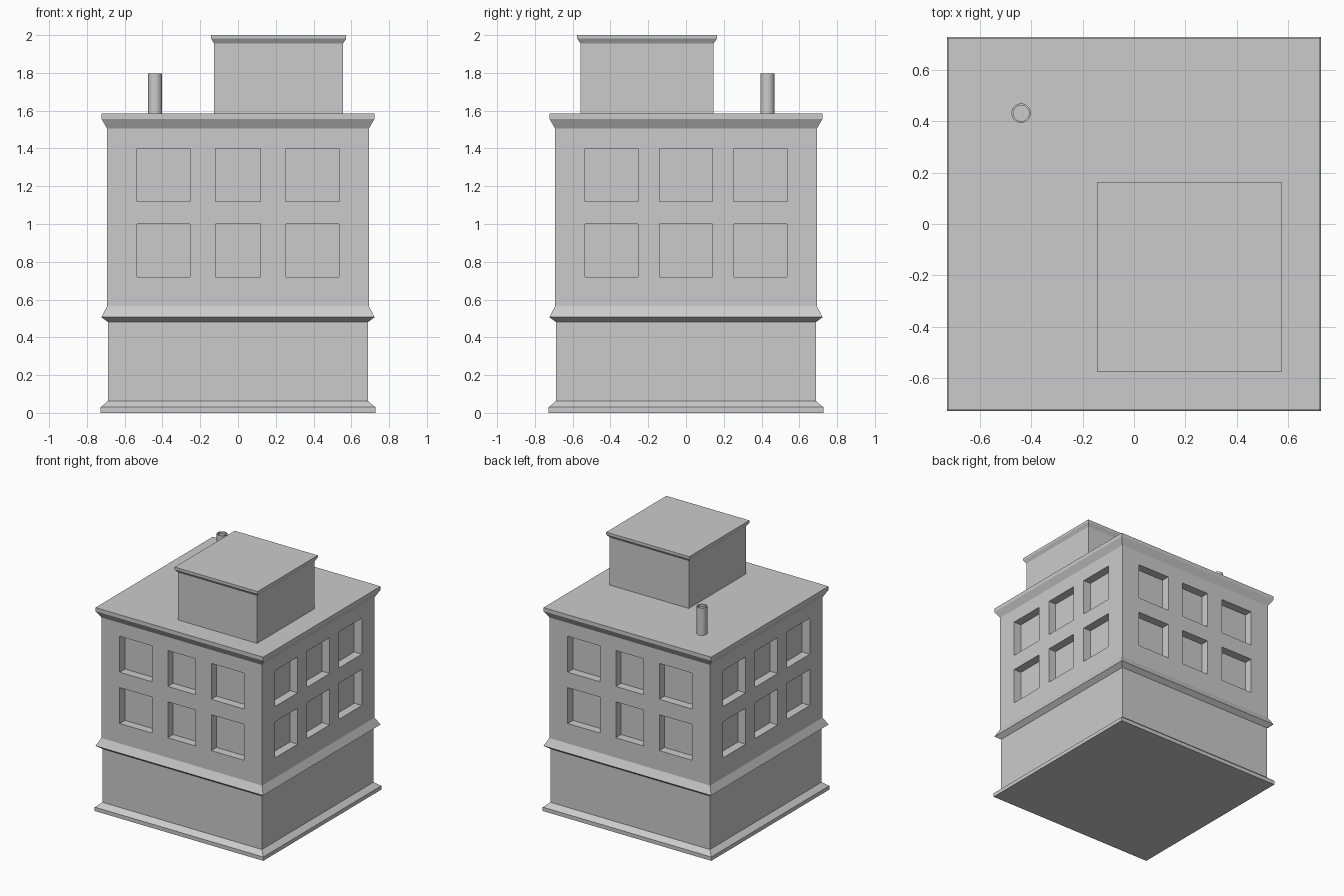
import bpy, bmesh, math

if "Cube" in bpy.data.objects:
    bpy.data.objects.remove(bpy.data.objects["Cube"])


def finish(name, bm):
    bmesh.ops.recalc_face_normals(bm, faces=bm.faces)
    me = bpy.data.meshes.new(name)
    bm.to_mesh(me)
    bm.free()
    ob = bpy.data.objects.new(name, me)
    bpy.context.collection.objects.link(ob)
    return ob


def loft(name, profile, sides, centre=(0, 0), scale=(1, 1)):
    """Stack rings of (x half-size, y half-size or radius, z) into a closed solid."""
    bm = bmesh.new()
    rings = []
    for rx, ry, z in profile:
        ring = []
        for i in range(sides):
            a = 2 * math.pi * (i + 0.5) / sides
            k = math.sqrt(2) if sides == 4 else 1
            ring.append(bm.verts.new((centre[0] + k * rx * math.cos(a),
                                      centre[1] + k * ry * math.sin(a), z)))
        rings.append(ring)
    for lo, hi in zip(rings, rings[1:]):
        for i in range(sides):
            j = (i + 1) % sides
            bm.faces.new((lo[i], lo[j], hi[j], hi[i]))
    bm.faces.new(rings[0][::-1])
    bm.faces.new(rings[-1])
    return finish(name, bm)


# Main block: plinth, ground floor, string course, upper floors, cornice
WALL = 0.693
outline = [(0.727, 0), (0.727, 0.03), (0.688, 0.063), (0.688, 0.48),
           (0.723, 0.507), (WALL, 0.565), (WALL, 1.505),
           (0.723, 1.557), (0.723, 1.585)]
building = loft("building", [(r, r, z) for r, z in outline], 4)

# Window recesses: two rows of three on each side
DEPTH = 0.065
bm = bmesh.new()


def add_recess(side, u, w, z, h):
    vs = bmesh.ops.create_cube(bm, size=1)["verts"]
    ang = side * math.pi / 2
    c, s = round(math.cos(ang)), round(math.sin(ang))
    for v in vs:
        x, y = u + v.co.x * w, -WALL + v.co.y * 2 * DEPTH
        v.co = (c * x - s * y, s * x + c * y, z + v.co.z * h)


for side in range(4):
    middle = 0.24 if side % 2 == 0 else 0.28
    for z in (0.86, 1.26):
        for u, w in ((-0.395, 0.28), (0, middle), (0.395, 0.28)):
            add_recess(side, u, w, z, 0.28)
cutter = finish("window_cutter", bm)
cutter.hide_render = True

mod = building.modifiers.new("windows", "BOOLEAN")
mod.operation = "DIFFERENCE"
mod.solver = "EXACT"
mod.object = cutter
bpy.context.view_layer.objects.active = building
bpy.ops.object.modifier_apply(modifier=mod.name)
bpy.data.objects.remove(cutter)

# Rooftop room with a flared cap
loft("roof_room", [(0.341, 0.352, 1.585), (0.341, 0.352, 1.955),
                   (0.358, 0.37, 1.982), (0.358, 0.37, 2.0)],
     4, centre=(0.215, -0.206))

# Vent pipe with a recessed top
pipe = loft("vent_pipe", [(r, r, z) for r, z in
            ((0.038, 1.585), (0.038, 1.797), (0.031, 1.797), (0.031, 1.78))],
            16, centre=(-0.439, 0.431))
bpy.ops.object.select_all(action="DESELECT")
pipe.select_set(True)
bpy.context.view_layer.objects.active = pipe
bpy.ops.object.shade_smooth_by_angle()
